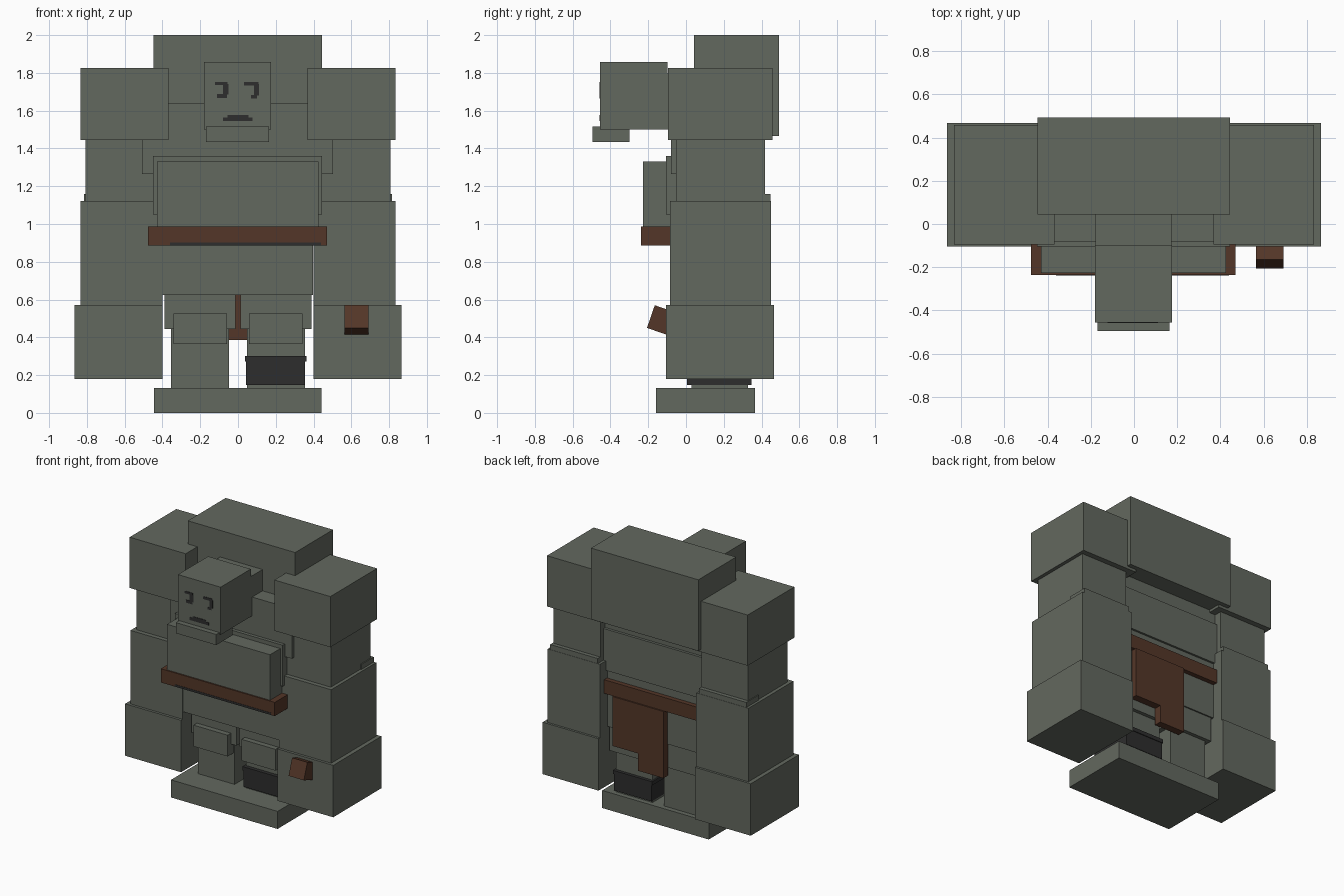
import bpy, math

cube = bpy.data.objects.get("Cube")
if cube:
    bpy.data.objects.remove(cube, do_unlink=True)


def material(name, rgb):
    m = bpy.data.materials.new(name)
    m.use_nodes = True
    m.diffuse_color = (*rgb, 1)
    bsdf = next(n for n in m.node_tree.nodes if n.type == 'BSDF_PRINCIPLED')
    bsdf.inputs["Base Color"].default_value = (*rgb, 1)
    bsdf.inputs["Roughness"].default_value = 0.9
    return m


stone = material("stone grey", (0.124, 0.138, 0.114))
leather = material("leather brown", (0.088, 0.037, 0.021))
dark = material("charcoal", (0.027, 0.027, 0.027))


def box(name, x, y, z, mat=stone):
    """Box from (min, max) ranges along each axis."""
    bpy.ops.mesh.primitive_cube_add(size=1)
    ob = bpy.context.object
    ob.name = name
    ob.location = [(r[0] + r[1]) / 2 for r in (x, y, z)]
    ob.scale = [r[1] - r[0] for r in (x, y, z)]
    ob.data.materials.append(mat)
    return ob


def pair(name, x, y, z, mat=stone):
    """Mirrored boxes, x given for the left (+x) side."""
    box("left_" + name, x, y, z, mat)
    box("right_" + name, (-x[1], -x[0]), y, z, mat)


# Torso
box("back_hump", (-0.447, 0.445), (0.043, 0.492), (1.465, 2.0))
box("chest", (-0.507, 0.503), (-0.08, 0.36), (1.265, 1.64))
box("torso", (-0.45, 0.445), (-0.105, 0.38), (1.05, 1.36))
box("belly", (-0.43, 0.425), (-0.227, 0.0), (0.97, 1.33))
box("waist", (-0.402, 0.398), (-0.08, 0.365), (0.625, 1.1))

# Belt with hanging back flap
box("belt", (-0.476, 0.471), (-0.237, 0.4), (0.885, 0.988), leather)
box("belt_shadow_strip", (-0.36, 0.44), (-0.239, -0.233), (0.886, 0.902), dark)
box("flap_upper", (-0.1, 0.325), (0.355, 0.41), (0.515, 0.886), leather)
box("flap_lower", (-0.1, 0.11), (0.355, 0.41), (0.385, 0.515), leather)

# Head
box("head", (-0.18, 0.175), (-0.456, -0.098), (1.5, 1.858))
box("neck", (-0.179, 0.174), (-0.1, 0.05), (1.5, 1.8))
box("jaw", (-0.17, 0.165), (-0.495, -0.3), (1.435, 1.515))

# Painted face: (x range, z range) plates
face = {
    "right_eye_top": ((-0.122, -0.055), (1.735, 1.752)),
    "right_eye_side": ((-0.08, -0.05), (1.685, 1.74)),
    "right_eye_bottom": ((-0.112, -0.058), (1.667, 1.688)),
    "left_eye_top": ((0.032, 0.108), (1.732, 1.752)),
    "left_eye_side": ((0.085, 0.11), (1.68, 1.74)),
    "left_eye_bottom": ((0.068, 0.1), (1.665, 1.682)),
    "mouth": ((-0.08, 0.077), (1.545, 1.565)),
    "mouth_top": ((-0.055, 0.055), (1.565, 1.578)),
}
for name, (x, z) in face.items():
    box(name, x, (-0.459, -0.452), z, dark)

# Arms
pair("shoulder", (0.368, 0.834), (-0.095, 0.459), (1.445, 1.826))
pair("upper_arm", (0.42, 0.808), (-0.052, 0.418), (1.1, 1.45))
pair("elbow", (0.42, 0.815), (0.3, 0.448), (1.05, 1.16))
pair("forearm", (0.4, 0.834), (-0.085, 0.45), (0.56, 1.122))
pair("hand", (0.4, 0.865), (-0.105, 0.467), (0.18, 0.57))

# Tilted peg on the left hand
peg = box("hand_peg", (0.565, 0.692), (-0.19, -0.04), (0.422, 0.549), leather)
peg.rotation_euler.x = math.radians(-19)

# Legs
pair("thigh", (0.013, 0.388), (0.0, 0.355), (0.443, 0.64))
pair("knee_pad", (0.058, 0.341), (-0.04, 0.05), (0.365, 0.525))
pair("shin", (0.048, 0.354), (0.028, 0.328), (0.12, 0.45))
box("boot_wrap", (0.043, 0.356), (0.005, 0.346), (0.148, 0.275), dark)
box("boot_cuff", (0.036, 0.362), (0.0, 0.352), (0.272, 0.3), dark)
box("foot_base", (-0.445, 0.441), (-0.16, 0.365), (0.0, 0.132))
